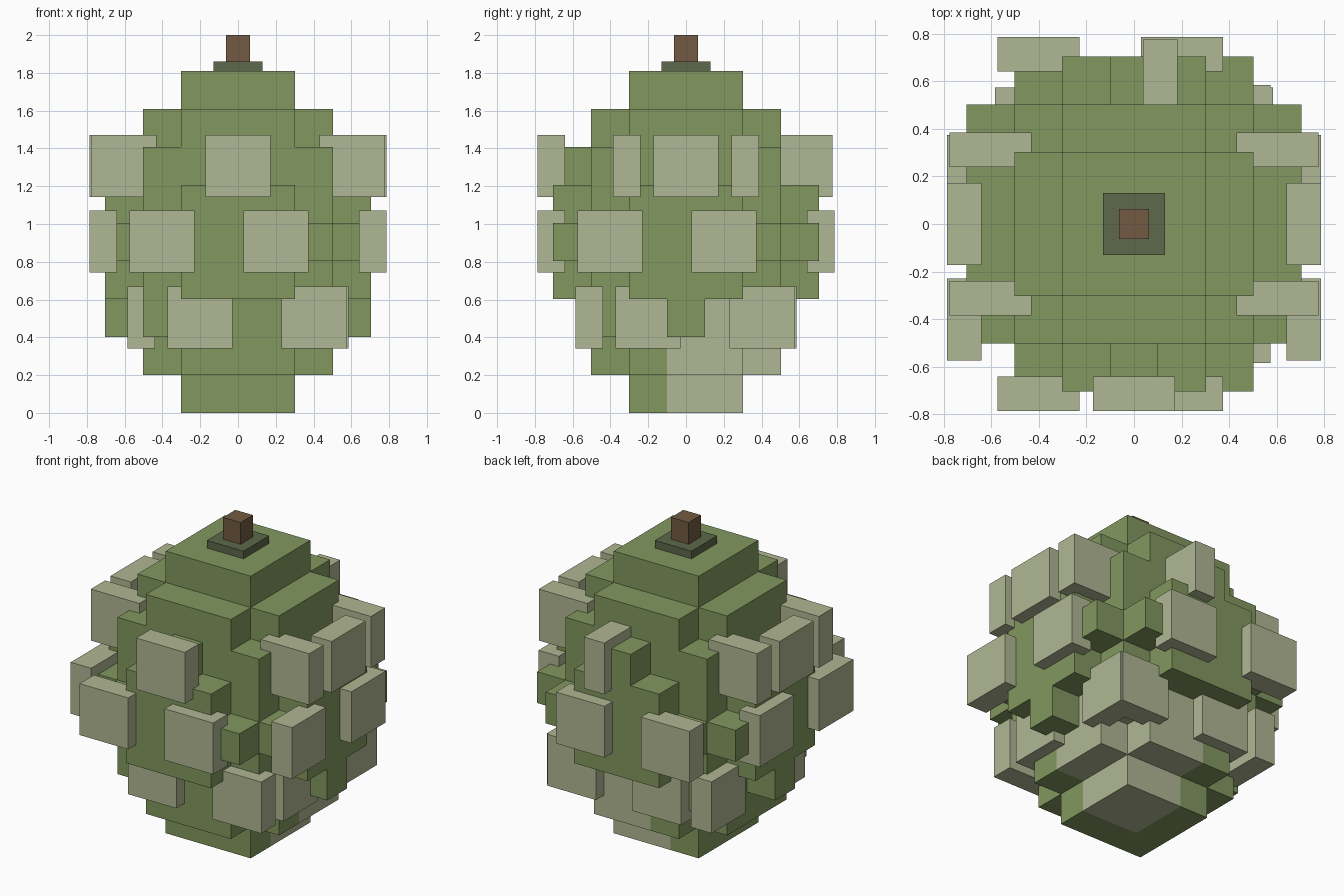
import bpy, bmesh
from mathutils import Vector

if "Cube" in bpy.data.objects:
    bpy.data.objects.remove(bpy.data.objects["Cube"])

V = 0.2012  # voxel size


def material(name, rgb):
    m = bpy.data.materials.new(name)
    m.diffuse_color = (*rgb, 1)
    m.use_nodes = True
    m.node_tree.nodes["Principled BSDF"].inputs["Base Color"].default_value = m.diffuse_color
    return m


GREEN = material("skin green", (0.223, 0.312, 0.114))
PALE = material("pale green", (0.434, 0.474, 0.292))
DARK = material("dark green", (0.109, 0.138, 0.070))
BROWN = material("stem brown", (0.171, 0.102, 0.053))


def box(name, center, size, mat):
    bm = bmesh.new()
    bmesh.ops.create_cube(bm, size=1)
    for v in bm.verts:
        v.co = Vector(center) + Vector(a * b for a, b in zip(v.co, size))
    me = bpy.data.meshes.new(name)
    bm.to_mesh(me)
    bm.free()
    me.materials.append(mat)
    ob = bpy.data.objects.new(name, me)
    bpy.context.collection.objects.link(ob)
    return ob


def filled(i, j, k):
    """Stepped round fruit body: which voxels are solid in layer k."""
    a, b = abs(i), abs(j)
    if k in (0, 8):
        return max(a, b) <= 1
    if k in (1, 7):
        return max(a, b) <= 2 and a + b < 4
    if k == 2:
        return max(a, b) <= 2 or (a == 3 and b == 0)
    if k in (3, 5):
        return max(a, b) <= 2 or (max(a, b) == 3 and min(a, b) <= 1)
    if k == 4:
        return max(a, b) <= 3 and a + b < 6
    if k == 6:
        return max(a, b) <= 2 or (b == 3 and a == 0)
    return False


def is_pale(i, j, k):
    """Unripe patch low on the back right."""
    return k <= 2 and 0 <= i <= 2 and 0 <= j <= 2


# Fruit body: only the outer voxel faces
bm = bmesh.new()
axes = [Vector((1, 0, 0)), Vector((0, 1, 0)), Vector((0, 0, 1))]
for k in range(9):
    for i in range(-3, 4):
        for j in range(-3, 4):
            if not filled(i, j, k):
                continue
            c = Vector((i, j, k + 0.5))
            for n in range(3):
                for s in (1, -1):
                    d = axes[n] * s
                    if filled(i + int(d.x), j + int(d.y), k + int(d.z)):
                        continue
                    u, w = axes[(n + 1) % 3], axes[(n + 2) % 3] * s
                    f = bm.faces.new([bm.verts.new((c + (d + u * p + w * q) / 2) * V)
                                      for p, q in ((-1, -1), (1, -1), (1, 1), (-1, 1))])
                    f.material_index = int(is_pale(i, j, k))
bmesh.ops.remove_doubles(bm, verts=bm.verts[:], dist=0.001)
me = bpy.data.meshes.new("fruit_body")
bm.to_mesh(me)
bm.free()
me.materials.append(GREEN)
me.materials.append(PALE)
bpy.context.collection.objects.link(bpy.data.objects.new("fruit_body", me))

# Raised scales: wide across one axis, thin along the other
W, T, H = 0.345, 0.145, 0.33


def scale(x, y, z, facing):
    size = (T, W, H) if facing == "x" else (W, T, H)
    box("scale", (x, y, z), size, PALE)


# Upper row
for s in (-1, 1):
    scale(s * 0.713, 0, 1.307, "x")
    for t in (-1, 1):
        scale(s * 0.603, t * 0.313, 1.307, "y")
scale(0, -0.713, 1.307, "y")
scale(0.11, 0.603, 1.307, "x")

# Middle and lower rows, the same on all four sides
for z, r, offsets in ((0.907, 0.713, (-0.402, 0.201)), (0.505, 0.512, (-0.201, 0.402))):
    for s in (-1, 1):
        for o in offsets:
            scale(o, s * r, z, "y")
            scale(s * r, o, z, "x")

# Stalk
box("stem_base", (0, 0, 1.835), (0.26, 0.26, 0.05), DARK)
box("stem", (0, 0, 1.93), (0.125, 0.125, 0.14), BROWN)
